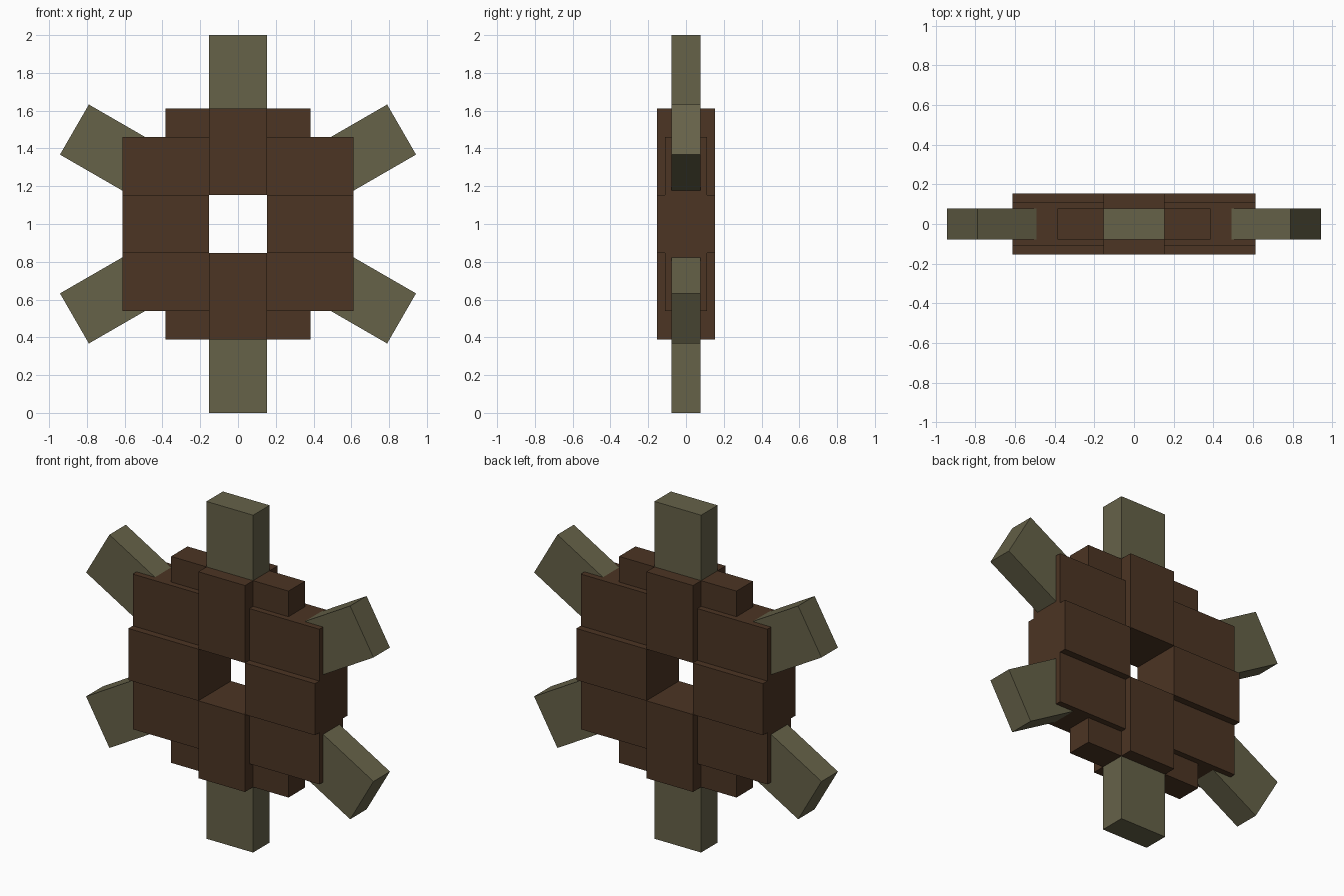
import bpy
from math import cos, sin, radians
from mathutils import Matrix

cube = bpy.data.objects.get("Cube")
if cube:
    bpy.data.objects.remove(cube, do_unlink=True)


def material(name, rgb):
    m = bpy.data.materials.new(name)
    m.use_nodes = True
    color = (*rgb, 1)
    m.diffuse_color = color
    m.node_tree.nodes["Principled BSDF"].inputs["Base Color"].default_value = color
    return m


brown = material("dark brown wood", (0.072, 0.035, 0.017))
olive = material("olive stone", (0.133, 0.122, 0.066))

CENTRE = 1.0     # hub height
HOLE = 0.153     # half width of the hub hole and of every bar
HUB = 0.612      # hub reach from its centre
SHOULDER = 0.46  # height of the corner blocks
STEP = 0.385     # reach of the stepped blocks


def box(name, x, z, depth, mat, turn=0.0):
    """Box spanning x and z about the hub, centred on y, turned about the y axis."""
    bpy.ops.mesh.primitive_cube_add(size=1)
    ob = bpy.context.object
    ob.name = ob.data.name = name
    size = Matrix.Diagonal((x[1] - x[0], 2 * depth, z[1] - z[0], 1))
    shift = Matrix.Translation((sum(x) / 2, 0, sum(z) / 2))
    spin = Matrix.Rotation(-radians(turn), 4, 'Y')
    ob.data.transform(spin @ shift @ size)
    ob.location.z = CENTRE
    ob.data.materials.append(mat)
    return ob


def span(a, b, sign):
    return tuple(sorted((a * sign, b * sign)))


# Cross-shaped hub bars around the square hole
for s, side, level in ((1, "left", "top"), (-1, "right", "bottom")):
    box(f"{level}_hub_bar", (-HOLE, HOLE), span(HOLE, HUB, s), HOLE, brown)
    box(f"{side}_hub_bar", span(HOLE, HUB, s), (-HOLE, HOLE), HOLE, brown)

# Recessed corner blocks and thinner steps in the four corners
for sx, side in ((1, "left"), (-1, "right")):
    for sz, level in ((1, "top"), (-1, "bottom")):
        box(f"{level}_{side}_corner_block", span(HOLE, HUB, sx),
            span(HOLE, SHOULDER, sz), 0.112, brown)
        box(f"{level}_{side}_step_block", span(HOLE, STEP, sx),
            span(SHOULDER, HUB, sz), 0.077, brown)

# Six teeth spaced evenly around the hub
for i in range(6):
    angle = 30 + 60 * i
    start = HUB if i % 3 == 1 else 0.5
    box(f"tooth_{i + 1}", (start, 1.0), (-HOLE, HOLE), 0.077, olive, angle)
